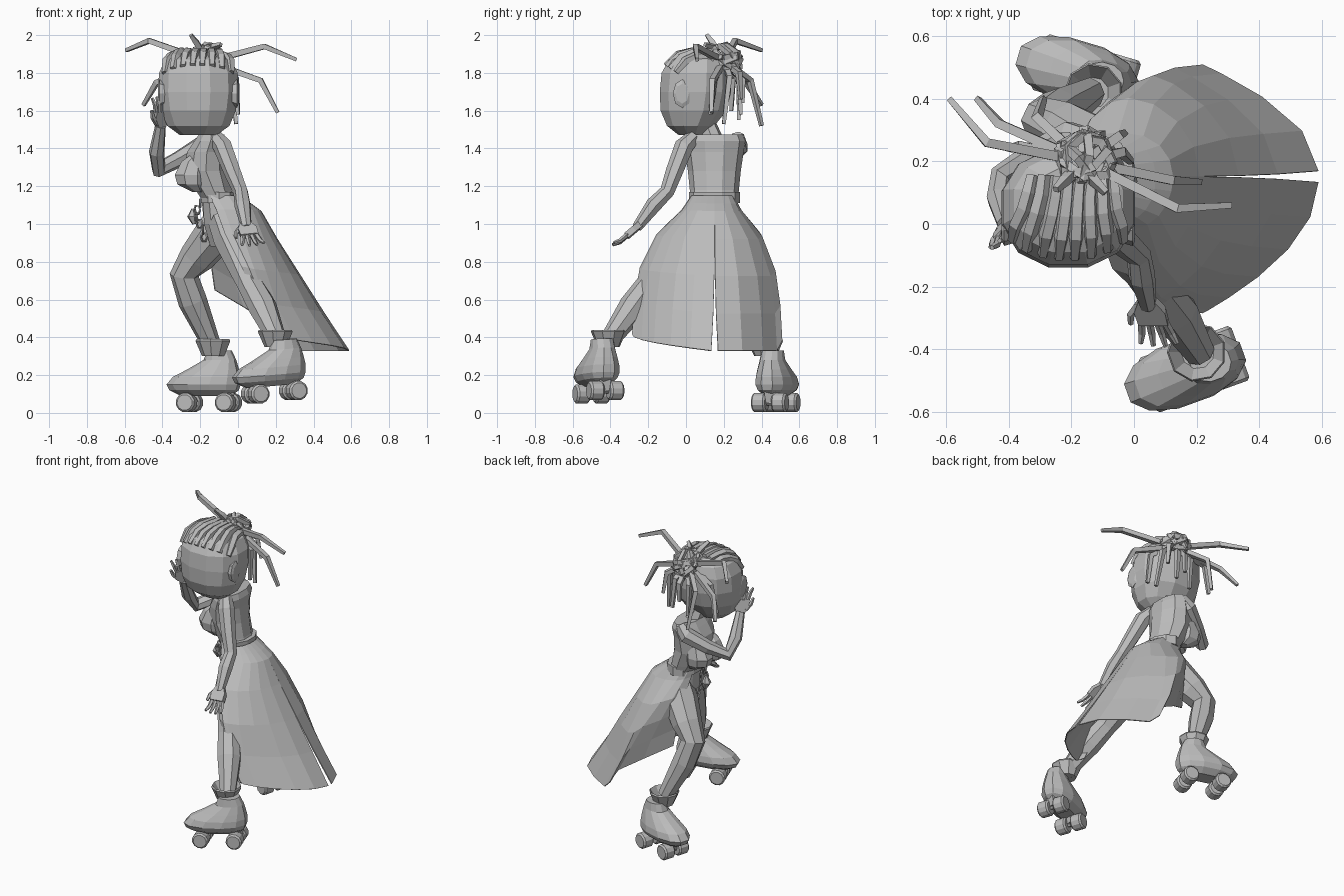
import bpy, bmesh, math
from mathutils import Vector, Matrix
from mathutils.bvhtree import BVHTree

if "Cube" in bpy.data.objects:
    bpy.data.objects.remove(bpy.data.objects["Cube"], do_unlink=True)

grey = bpy.data.materials.new("plain grey")
grey.use_nodes = True
grey.diffuse_color = (0.5, 0.5, 0.5, 1)
grey.node_tree.nodes["Principled BSDF"].inputs["Base Color"].default_value = (0.5, 0.5, 0.5, 1)


def finish(name, bm):
    bmesh.ops.recalc_face_normals(bm, faces=bm.faces)
    mesh = bpy.data.meshes.new(name)
    bm.to_mesh(mesh)
    bm.free()
    mesh.materials.append(grey)
    obj = bpy.data.objects.new(name, mesh)
    bpy.context.collection.objects.link(obj)
    return obj


def loft(name, rings, closed=True, caps=True):
    bm = bmesh.new()
    rows = [[bm.verts.new(p) for p in ring] for ring in rings]
    n = len(rows[0])
    for a, b in zip(rows, rows[1:]):
        for i in range(n if closed else n - 1):
            j = (i + 1) % n
            bm.faces.new((a[i], a[j], b[j], b[i]))
    if caps:
        bm.faces.new(rows[0])
        bm.faces.new(rows[-1])
    return finish(name, bm)


def power(v, e):
    return math.copysign(abs(v) ** e, v)


def oval(cx, cy, z, rx, ry, sides=10, square=1.0):
    angles = [math.tau * (i + 0.5) / sides for i in range(sides)]
    return [Vector((cx + rx * power(math.cos(a), square),
                    cy + ry * power(math.sin(a), square), z)) for a in angles]


def tube(name, points, radii, sides=6):
    pts = [Vector(p) for p in points]
    rings, side = [], None
    for i, p in enumerate(pts):
        t = (pts[min(i + 1, len(pts) - 1)] - pts[max(i - 1, 0)]).normalized()
        if side is None:
            side = t.orthogonal()
        side = (side - t * side.dot(t)).normalized()
        up = t.cross(side)
        rings.append([p + radii[i] * (side * math.cos(a) + up * math.sin(a))
                      for a in (math.tau * k / sides for k in range(sides))])
    return loft(name, rings)


# Torso, bust and neck; the body faces -x
torso = [(0.88, -0.07, 0.08, 0.11), (1.0, -0.08, 0.105, 0.13), (1.12, -0.1, 0.09, 0.125),
         (1.18, -0.13, 0.1, 0.13), (1.28, -0.17, 0.125, 0.14), (1.38, -0.165, 0.11, 0.155),
         (1.44, -0.145, 0.09, 0.165), (1.475, -0.14, 0.07, 0.15)]
loft("torso", [oval(x, 0.15, z, rx, ry) for z, x, rx, ry in torso])
for side, y in (("left", 0.085), ("right", 0.215)):
    bust = [(-0.2, 1.38, 0.035), (-0.235, 1.33, 0.07), (-0.25, 1.26, 0.092),
            (-0.245, 1.21, 0.082), (-0.21, 1.17, 0.035)]
    loft(side + "_bust", [oval(x, y, z, r, r * 0.85, 8) for x, z, r in bust])
tube("neck", [(-0.15, 0.15, 1.43), (-0.18, 0.1, 1.56)], [0.055, 0.045], 7)
loft("waistband", [oval(-0.1, 0.15, z, 0.1, 0.135) for z in (1.11, 1.17)])

# Head
head_rows = [(1.47, 0.1, 0.07, 0.03), (1.52, 0.17, 0.13, 0.025), (1.6, 0.205, 0.18, 0.04),
             (1.7, 0.22, 0.195, 0.05), (1.8, 0.215, 0.19, 0.055), (1.87, 0.18, 0.16, 0.065),
             (1.91, 0.11, 0.1, 0.08)]
head_rings = [oval(-0.21, cy, z, rx, ry, 12, 0.92) for z, rx, ry, cy in head_rows]
head = loft("head", head_rings)
surface = BVHTree.FromPolygons([v.co for v in head.data.vertices],
                               [list(p.vertices) for p in head.data.polygons])
for side, x, d in (("left", 0.0, 1), ("right", -0.42, -1)):
    ear = [[Vector((x + d * off, -0.02 + s * 0.05 * math.cos(a), 1.69 + s * 0.075 * math.sin(a)))
            for a in (math.tau * k / 8 for k in range(8))]
           for off, s in ((-0.04, 0.8), (-0.005, 1), (0.003, 0.7))]
    loft(side + "_ear", ear)

# Braided rows lying over the scalp, gathered toward the bun
centre = Vector((-0.21, 0.055, 1.69))
for i in range(8):
    f = i / 7 * 2 - 1
    start = Vector((-0.215 + 0.19 * f, -0.12 + 0.06 * f * f, 1.85 - 0.04 * f * f))
    end = Vector((-0.19 + 0.14 * f, 0.16, 1.93 - 0.03 * f * f))
    path = []
    for k in range(5):
        p = start.lerp(end, k / 4)
        p.z += 0.06 * math.sin(math.pi * k / 4)
        hit = surface.ray_cast(p + (p - centre), centre - p)[0]
        path.append(hit if hit else p)
    tube("braid_row", path, [0.018, 0.026, 0.027, 0.026, 0.022], 5)

# Bun of looped locks
bun = Vector((-0.16, 0.2, 1.86))
for i in range(7):
    turn = Matrix.Rotation(i * 0.9, 3, "Z") @ Matrix.Rotation(0.2 + i * 0.2, 3, "X")
    ring = [bun + turn @ Vector((0.088 * math.cos(a), 0.088 * math.sin(a), 0.02))
            for a in (math.tau * k / 7 for k in range(8))]
    tube("bun_loop", ring, [0.019] * 8, 4)

# Loose locks: bend and tip of each
locks = [((-0.47, 0.26, 1.97), (-0.59, 0.4, 1.92)), ((-0.43, 0.32, 1.75), (-0.5, 0.4, 1.63)),
         ((0.14, 0.05, 1.94), (0.31, 0.06, 1.87)), ((0.12, 0.14, 1.76), (0.21, 0.135, 1.59)),
         ((-0.31, 0.34, 1.76), (-0.29, 0.4, 1.52)), ((-0.04, 0.23, 1.78), (-0.01, 0.2, 1.53)),
         ((-0.12, 0.28, 1.78), (-0.1, 0.29, 1.58)), ((-0.22, 0.28, 1.76), (-0.21, 0.28, 1.55)),
         ((-0.01, 0.15, 1.77), (0.0, 0.13, 1.58)), ((-0.36, 0.25, 1.78), (-0.4, 0.24, 1.6)),
         ((-0.16, 0.3, 1.76), (-0.16, 0.3, 1.64)), ((-0.05, 0.28, 1.8), (-0.03, 0.29, 1.66)),
         ((-0.22, 0.14, 1.96), (-0.25, 0.11, 2.0)), ((-0.13, 0.14, 1.94), (-0.09, 0.1, 1.95))]
for bend, tip in locks:
    root = bun.lerp(Vector(bend), 0.2)
    tube("loose_lock", [root, bend, tip], [0.022, 0.02, 0.013], 4)


# Arms and hands
def hand(name, wrist, forward, across, size):
    w, f, a = Vector(wrist), Vector(forward).normalized() * size, Vector(across).normalized() * size
    n = f.cross(a).normalized() * size
    palm = [[w + f * d + a * (sa * h) + n * (sn * 0.014)
             for sa, sn in ((1, 1), (-1, 1), (-1, -1), (1, -1))]
            for d, h in ((0, 0.022), (0.04, 0.042), (0.085, 0.04))]
    loft(name + "_palm", palm)
    for k in range(4):
        s = k - 1.5
        base = w + f * 0.08 + a * s * 0.021
        tube(name + "_finger", [base, base + f * 0.045 + a * s * 0.006,
                                base + f * (0.085 - 0.008 * abs(s)) + a * s * 0.012 + n * 0.01],
             [0.013, 0.012, 0.008], 5)
    base = w + f * 0.02 - a * 0.025
    tube(name + "_thumb", [base, base + f * 0.035 - a * 0.03, base + f * 0.07 - a * 0.038],
         [0.016, 0.013, 0.009], 5)


tube("left_arm", [(-0.12, 0.04, 1.46), (-0.08, -0.01, 1.41), (-0.03, -0.06, 1.28),
                  (0.015, -0.1, 1.17), (0.025, -0.17, 1.1), (0.045, -0.26, 0.98)],
     [0.04, 0.052, 0.047, 0.04, 0.044, 0.028], 7)
hand("left_hand", (0.04, -0.24, 1.0), (0.03, -0.1, -0.085), (1, 0, 0.1), 1.18)
tube("right_arm", [(-0.15, 0.27, 1.46), (-0.2, 0.28, 1.41), (-0.32, 0.22, 1.34),
                   (-0.42, 0.15, 1.29), (-0.43, 0.08, 1.38), (-0.41, 0.0, 1.52)],
     [0.04, 0.052, 0.044, 0.044, 0.042, 0.029], 7)
hand("right_hand", (-0.41, 0.0, 1.51), (0.0, -0.03, 0.1), (0.6, 0.6, 0), 1.05)

# Legs
tube("left_leg", [(-0.06, 0.08, 1.02), (-0.02, 0.0, 0.92), (0.03, -0.11, 0.79),
                  (0.07, -0.2, 0.67), (0.13, -0.28, 0.56), (0.21, -0.41, 0.38)],
     [0.1, 0.11, 0.093, 0.07, 0.077, 0.05], 8)
tube("right_leg", [(-0.08, 0.21, 1.02), (-0.13, 0.24, 0.93), (-0.22, 0.3, 0.82),
                   (-0.285, 0.33, 0.73), (-0.24, 0.36, 0.59), (-0.14, 0.42, 0.36)],
     [0.1, 0.11, 0.094, 0.077, 0.077, 0.05], 8)

# Two-panel skirt, split at the back: fall, centre x, back reach, side reach
skirt_rows = [(0, -0.09, 0.095, 0.125), (0.05, -0.08, 0.15, 0.15), (0.1, -0.06, 0.185, 0.175),
              (0.28, -0.02, 0.23, 0.31), (0.52, 0.06, 0.275, 0.395), (0.76, 0.13, 0.33, 0.42),
              (1, 0.22, 0.37, 0.42)]
for side, sweep, d, wide, level, rise in (("left", 108, -1, 1, 0, 0.1),
                                          ("right", 155, 1, 0.81, 75, 0.32)):
    rings = []
    for fall, cx, rx, ry in skirt_rows:
        row = []
        for k in range(8):
            deg = sweep * k / 7
            a = math.radians(deg)
            hem = 0.33 + rise * max(0, deg - level) / (sweep - level)
            reach = rx if deg < 90 else cx + 0.2
            row.append(Vector((cx + reach * power(math.cos(a), min(2, 0.6 + 1.8 * fall)),
                               0.152 + d * (0.018 * fall ** 3 + ry * wide * math.sin(a)),
                               1.15 + fall * (hem - 1.15))))
        rings.append(row)
    panel = loft(side + "_skirt_panel", rings, closed=False, caps=False)
    thick = panel.modifiers.new("cloth thickness", "SOLIDIFY")
    thick.thickness = 0.006


# Roller boots; pitch lifts the heel
def boot(name, x, y, z, toe_dir, pitch, cuff):
    f = Vector((*toe_dir, 0)).normalized()
    s = Vector((-f.y, f.x, 0))
    f.z = -pitch
    base = Vector((x, y, z))
    rings = []
    for h, toe, heel, half in ((-0.01, 0.14, 0.14, 0.05), (0.02, 0.2, 0.18, 0.09),
                               (0.05, 0.215, 0.19, 0.105), (0.09, 0.18, 0.19, 0.1),
                               (0.13, 0.1, 0.18, 0.085), (0.18, 0.01, 0.165, 0.065),
                               (0.23, -0.01, 0.14, 0.058)):
        shape = oval((toe - heel) / 2, 0, h, (toe + heel) / 2, half, 12, 0.9)
        rings.append([base + f * p.x + s * p.y + Vector((0, 0, p.z)) for p in shape])
    loft(name + "_boot", rings)
    cx, cy, cz = cuff
    loft(name + "_cuff", [oval(cx, cy, cz + h, r, r, 9)
                          for h, r in ((-0.06, 0.06), (0.02, 0.095), (0.03, 0.09), (-0.03, 0.05))])
    for along in (0.09, -0.125):
        axle = base + f * along - Vector((0, 0, 0.045))
        tube(name + "_truck", [axle + Vector((0, 0, 0.06)), axle], [0.045, 0.03], 4)
        tube(name + "_axle", [axle - s * 0.08, axle + s * 0.08], [0.015, 0.015], 6)
        for d in (-1, 1):
            hub = axle + s * d * 0.055
            tube(name + "_wheel", [hub + s * w for w in (-0.038, -0.028, 0.028, 0.038)],
                 [0.042, 0.052, 0.052, 0.042], 12)


boot("left", 0.175, -0.47, 0.153, (-0.94, -0.34), 0.08, (0.2, -0.41, 0.41))
boot("right", -0.17, 0.48, 0.1, (-0.94, 0.28), 0, (-0.13, 0.42, 0.36))

# Chain hanging from the waist
for i in range(6):
    c = Vector((-0.2 - 0.02 * math.sin(i), 0.08 + 0.012 * i, 1.11 - 0.036 * i))
    flat = Vector((1, 0, 0)) if i % 2 else Vector((0, 1, 0))
    link = [c + flat * 0.016 * math.cos(a) + Vector((0, 0, 0.025 * math.sin(a)))
            for a in (math.tau * k / 6 for k in range(7))]
    tube("chain_link", link, [0.006] * 7, 4)
tube("chain_charm", [(-0.235, 0.12, 1.08), (-0.24, 0.12, 1.04), (-0.23, 0.12, 1.0)],
     [0.012, 0.03, 0.012], 6)
